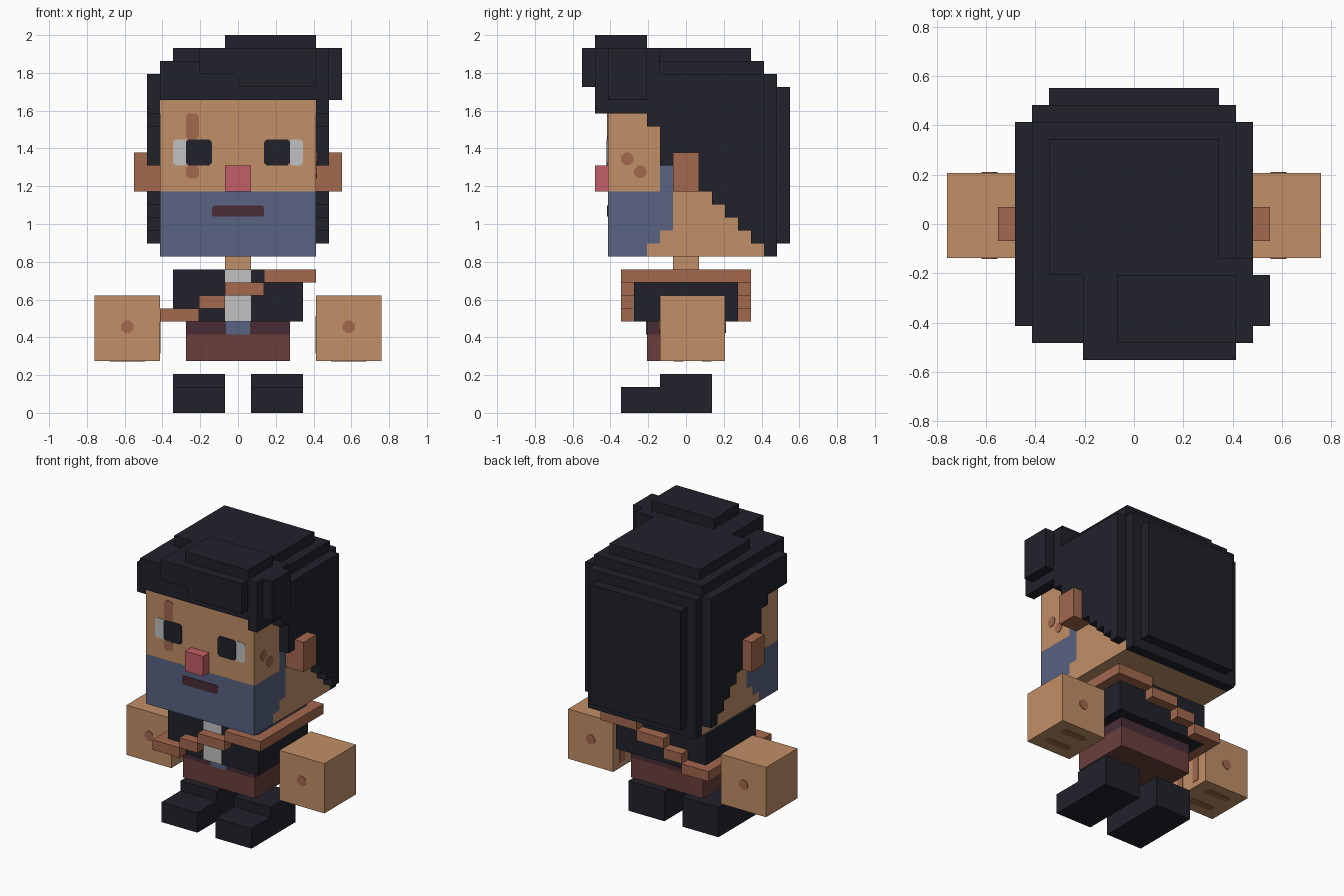
import bpy, bmesh
from mathutils import Vector

cube = bpy.data.objects.get("Cube")
if cube:
    bpy.data.objects.remove(cube, do_unlink=True)

U = 2 / 29  # one block of the build grid


def linear(c):
    c /= 255
    return c / 12.92 if c <= 0.04045 else ((c + 0.055) / 1.055) ** 2.4


def material(name, *rgb):
    m = bpy.data.materials.new(name)
    col = [linear(c) for c in rgb] + [1]
    m.use_nodes = True
    m.diffuse_color = col
    bsdf = m.node_tree.nodes["Principled BSDF"]
    bsdf.inputs["Base Color"].default_value = col
    bsdf.inputs["Roughness"].default_value = 0.9
    return m


SKIN = material("skin", 193, 143, 103)
BROWN = material("tan_brown", 163, 104, 78)
BLACK = material("soft_black", 33, 34, 43)
BLUE = material("slate_blue", 88, 99, 129)
RED = material("nose_red", 195, 94, 103)
GREY = material("light_grey", 193, 193, 193)
MAROON = material("dark_maroon", 74, 44, 54)
RUST = material("rust_brown", 106, 63, 59)


def finish(name, bm, *mats):
    bmesh.ops.recalc_face_normals(bm, faces=bm.faces)
    me = bpy.data.meshes.new(name)
    bm.to_mesh(me)
    bm.free()
    for m in mats:
        me.materials.append(m)
    ob = bpy.data.objects.new(name, me)
    bpy.context.scene.collection.objects.link(ob)
    return ob


def add_box(bm, x0, x1, y0, y1, z0, z1):
    """Box between grid limits, in blocks."""
    vs = bmesh.ops.create_cube(bm, size=1)["verts"]
    for v in vs:
        v.co = Vector((x0 + (v.co.x + .5) * (x1 - x0),
                       y0 + (v.co.y + .5) * (y1 - y0),
                       z0 + (v.co.z + .5) * (z1 - z0))) * U


def boxes(name, mat, *limits):
    bm = bmesh.new()
    for b in limits:
        add_box(bm, *b)
    return finish(name, bm, mat)


def plate(name, mat, normal, centre, w, h, cut=0.0):
    """Thin painted plate with clipped corners, lying on a flat face."""
    n = Vector(normal)
    u = Vector((0, 1, 0)) if n.x else Vector((1, 0, 0))
    v = Vector((0, 1, 0)) if n.z else Vector((0, 0, 1))
    a, b = w / 2, h / 2
    if cut:
        pts = [(a, b - cut), (a - cut, b), (cut - a, b), (-a, b - cut),
               (-a, cut - b), (cut - a, -b), (a - cut, -b), (a, cut - b)]
    else:
        pts = [(a, b), (-a, b), (-a, -b), (a, -b)]
    bm = bmesh.new()
    c = Vector(centre) - n * 0.002
    face = bm.faces.new([bm.verts.new(c + u * p + v * q) for p, q in pts])
    ext = bmesh.ops.extrude_face_region(bm, geom=[face])["geom"]
    bmesh.ops.translate(bm, vec=n * 0.006,
                        verts=[g for g in ext if isinstance(g, bmesh.types.BMVert)])
    return finish(name, bm, mat)


FRONT, BACK, DOWN = (0, -1, 0), (0, 1, 0), (0, 0, -1)

# Head: gridded cube, beard coloured by block position
bm = bmesh.new()
add_box(bm, -6, 6, -6, 6, 12, 24)
bmesh.ops.subdivide_edges(bm, edges=bm.edges[:], cuts=11, use_grid_fill=True)
for f in bm.faces:
    _, y, z = f.calc_center_median() / U
    jaw = z < 17 and y < -3
    cheek = -3 < y < -2 and 13 < z < 17
    sideburn = -2 < y < -1 and 14 < z < 19
    f.material_index = int(jaw or cheek or sideburn)
finish("head", bm, SKIN, BLUE)
boxes("neck", SKIN, (-1, 1, -1, 1, 11, 12))
boxes("nose", RED, (-1, 1, -7, -6, 17, 19))

# Hair: stepped crown, back and fringe
boxes("hair_crown", BLACK,
      (-6, 6, -6, 6, 24, 27), (-5, 5, -3, 5, 27, 28))
boxes("hair_back", BLACK, (-6, 6, 6, 7, 12, 26), (-5, 5, 7, 8, 13, 25))
boxes("hair_fringe", BLACK,
      (-6, -3, -7, -6, 24, 27), (-3, 7, -7, -2, 24, 28),
      (-3, 0, -8, -7, 26, 28), (0, 6, -8, -7, 25, 28),
      (-1, 6, -7, -3, 28, 29), (7, 8, -6, -3, 24, 28),
      (6, 7, -7, -6, 23, 24))

# Stepped side hair: each column is (front, back, bottom)
columns = [(-6, -3, 23), (-3, -2, 22), (-2, 1, 19)]
columns += [(y, y + 1, 18 - y) for y in range(1, 6)]
for side, s in (("left", 1), ("right", -1)):
    x0, x1 = sorted((6 * s, 7 * s))
    boxes("side_hair_" + side, BLACK, *[(x0, x1, a, b, z, 26) for a, b, z in columns])

# Paired parts
for side, s in (("left", 1), ("right", -1)):
    def span(a, b):
        return tuple(sorted((a * s, b * s)))

    boxes("ear_" + side, BROWN, (*span(6, 8), -1, 1, 17, 20))
    boxes("foot_" + side, BLACK, (*span(1, 5), -5, 2, 0, 2),
          (*span(1, 5), -2, 2, 2, 3))
    boxes("hand_" + side, SKIN, (*span(6, 11), -2, 3, 4, 9))
    hx = 8.5 * U * s
    plate("hand_front_spot_" + side, BROWN, FRONT, (hx, -2 * U, .455), .066, .066, .02)
    plate("hand_back_spot_" + side, BROWN, BACK, (hx, 3 * U, .455), .066, .066, .02)
    for i, y in enumerate((-.04, .11)):
        plate(f"finger_groove_{side}_{i}", BROWN, DOWN, (hx, y, 4 * U), .19, .05, .02)
        plate(f"finger_line_{side}_{i}", BROWN, (-s, 0, 0),
              (6 * U * s, y, 6 * U), .05, .2)
    # Eyes
    plate("eye_white_" + side, GREY, FRONT, (4.45 * U * s, -6 * U, 20 * U), 1.1 * U, 2 * U, .014)
    plate("pupil_" + side, BLACK, FRONT, (.207 * s, -6 * U - .003, 20 * U), 2 * U, 2 * U, .014)

# Painted face details
plate("mouth", MAROON, FRONT, (0, -6 * U, 15.5 * U), 4 * U, .06, .01)
plate("scar_upper", BROWN, FRONT, (-3.5 * U, -6 * U, 22 * U), U, 2 * U, .015)
plate("scar_lower", BROWN, FRONT, (-3.5 * U, -6 * U, 18.5 * U), U, U, .015)
for i, (y, z) in enumerate(((-4.5, 19.5), (-3.5, 18.5))):
    plate(f"cheek_spot_{i}", BROWN, (1, 0, 0), (6 * U, y * U, z * U), .066, .066, .02)

# Body and clothes
boxes("jacket", BLACK, (-5, 5, -4, 4, 7, 11))
plate("shirt", GREY, FRONT, (0, -4 * U, 9 * U), 2 * U, 4 * U)
boxes("shorts", RUST, (-4, 4, -3, 3, 4, 6))
boxes("waistband", MAROON, (-4, 4, -3, 3, 6, 7))
plate("shirt_tail", BLUE, FRONT, (0, -3 * U, 6.5 * U), .125, U)

# Sash: same diagonal steps on front and back, closed at both sides
steps = [(2, 6, 10), (-1, 2, 9), (-3, -1, 8), (-6, -3, 7)]
sash = [(a, b, y, y + 1, z, z + 1) for a, b, z in steps for y in (-5, 4)]
sash += [(5, 6, -4, 4, 10, 11), (-6, -5, -4, 4, 7, 8)]
boxes("sash", BROWN, *sash)
